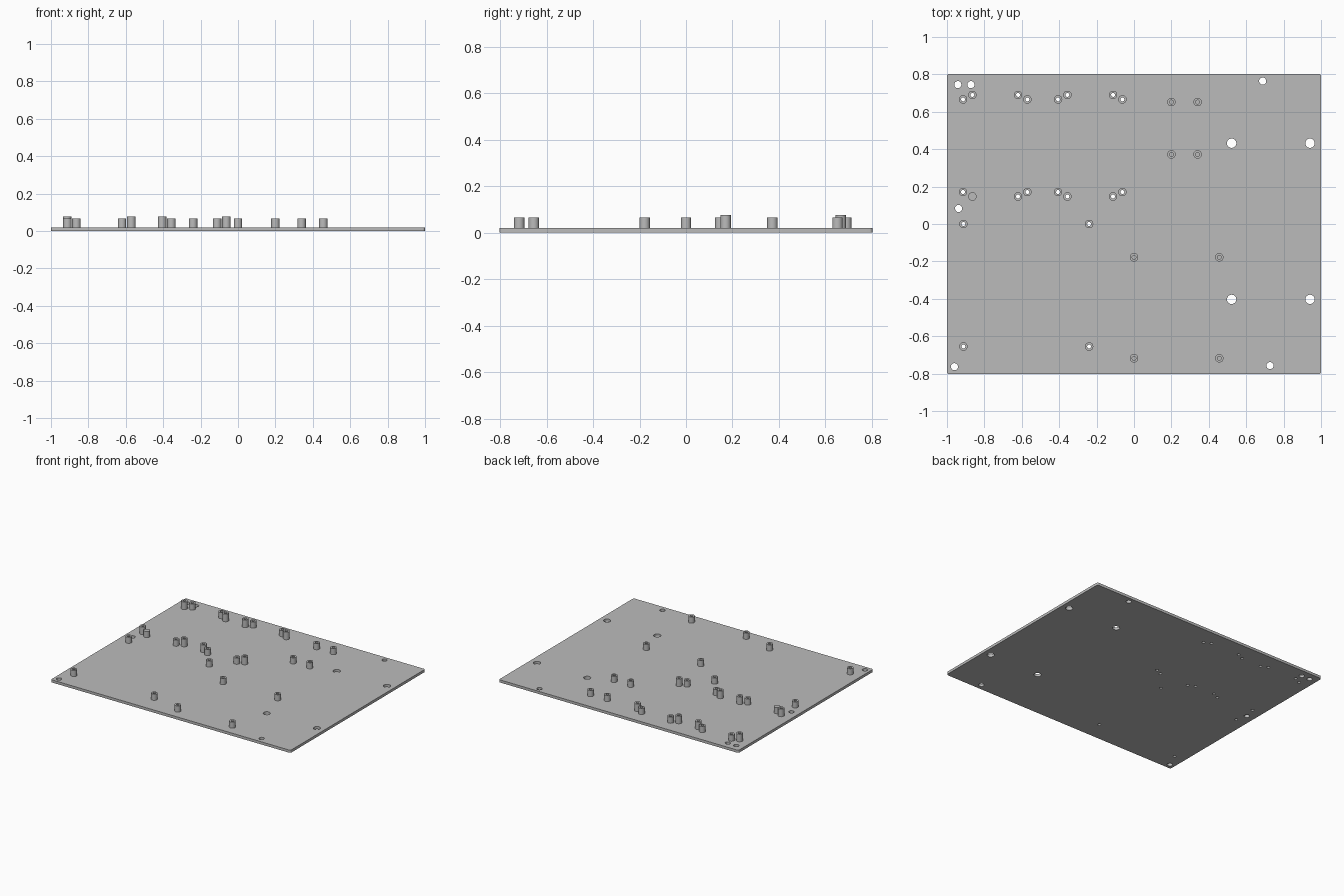
import bpy, bmesh
from math import cos, sin, pi

cube = bpy.data.objects.get("Cube")
if cube:
    bpy.data.objects.remove(cube, do_unlink=True)

THICK = 0.02
POST_R, BORE_R = 0.0225, 0.0105
SHORT, TALL = 0.066, 0.077

grey = bpy.data.materials.new("plain grey")
grey.use_nodes = True
grey.diffuse_color = (0.5, 0.5, 0.5, 1)
grey.node_tree.nodes["Principled BSDF"].inputs["Base Color"].default_value = (0.5, 0.5, 0.5, 1)


def circle(x, y, r, n=32):
    return [(x + r * cos(2 * pi * i / n), y + r * sin(2 * pi * i / n)) for i in range(n)]


def rounded_rect(hx, hy, r, steps=5):
    pts = []
    for k, (sx, sy) in enumerate([(1, 1), (-1, 1), (-1, -1), (1, -1)]):
        for i in range(steps + 1):
            a = pi / 2 * (k + i / steps)
            pts.append((sx * (hx - r) + r * cos(a), sy * (hy - r) + r * sin(a)))
    return pts


def extrude_outline(name, loops, z0, z1):
    """Solid from closed outlines; loops inside the first one become holes."""
    curve = bpy.data.curves.new(name + " outline", "CURVE")
    curve.dimensions = "2D"
    curve.fill_mode = "BOTH"
    curve.extrude = (z1 - z0) / 2
    for pts in loops:
        spline = curve.splines.new("POLY")
        spline.points.add(len(pts) - 1)
        for p, (x, y) in zip(spline.points, pts):
            p.co = (x, y, 0, 1)
        spline.use_cyclic_u = True
    temp = bpy.data.objects.new(name + " outline", curve)
    bpy.context.collection.objects.link(temp)
    deps = bpy.context.evaluated_depsgraph_get()
    mesh = bpy.data.meshes.new_from_object(temp.evaluated_get(deps))
    bpy.data.objects.remove(temp, do_unlink=True)
    bpy.data.curves.remove(curve)

    bm = bmesh.new()
    bm.from_mesh(mesh)
    bmesh.ops.remove_doubles(bm, verts=bm.verts, dist=1e-5)
    bmesh.ops.recalc_face_normals(bm, faces=bm.faces)
    bmesh.ops.translate(bm, verts=bm.verts, vec=(0, 0, (z0 + z1) / 2))
    bm.to_mesh(mesh)
    bm.free()
    mesh.name = name
    mesh.materials.clear()
    mesh.materials.append(grey)
    obj = bpy.data.objects.new(name, mesh)
    bpy.context.collection.objects.link(obj)
    bpy.ops.object.select_all(action="DESELECT")
    obj.select_set(True)
    bpy.context.view_layer.objects.active = obj
    bpy.ops.object.shade_smooth_by_angle()
    return obj


# Standoff posts: (x, y, top, kind)
posts = []
for x in (-0.914, -0.57, -0.406, -0.062):
    posts += [(x, y, TALL, "through") for y in (0.666, 0.171)]
for x in (-0.864, -0.62, -0.356, -0.112):
    for y in (0.69, 0.147):
        solid = x < -0.8 and y < 0.5
        posts.append((x, y, SHORT, "solid" if solid else "through"))
posts += [(x, y, SHORT, "through") for x in (-0.912, -0.24) for y in (0, -0.655)]
posts += [(x, y, SHORT, "blind") for x in (0.2, 0.34) for y in (0.652, 0.372)]
posts += [(x, y, SHORT, "blind") for x in (0, 0.456) for y in (-0.178, -0.718)]

# Base plate with mounting holes and the bores of the through posts
holes = [circle(x, y, 0.025) for x in (0.522, 0.941) for y in (0.432, -0.403)]
holes += [circle(x, y, 0.019) for x, y in (
    (-0.942, 0.745), (-0.872, 0.745), (0.688, 0.764),
    (-0.938, 0.083), (-0.96, -0.763), (0.727, -0.757))]
holes += [circle(x, y, BORE_R) for x, y, _, kind in posts if kind == "through"]
extrude_outline("base_plate", [rounded_rect(1, 0.803, 0.013)] + holes, 0, THICK)

# Posts standing on the plate
for i, (x, y, top, kind) in enumerate(posts):
    loops = [circle(x, y, POST_R)]
    if kind != "solid":
        loops.append(circle(x, y, BORE_R))
    extrude_outline(f"standoff_{kind}_{i + 1}", loops, THICK, top)
